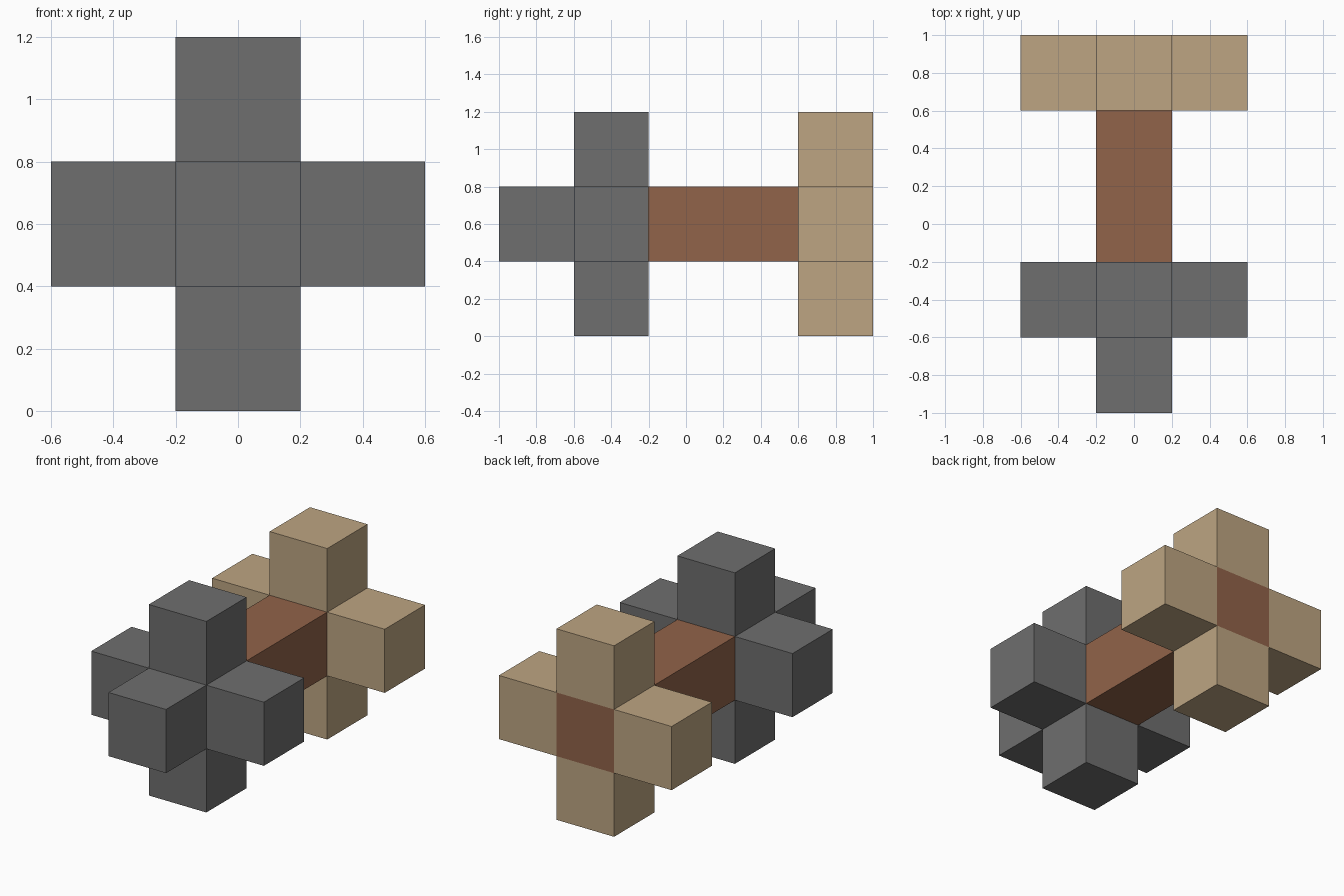
import bpy, bmesh
from mathutils import Vector, Matrix

cube = bpy.data.objects.get("Cube")
if cube:
    bpy.data.objects.remove(cube, do_unlink=True)

U = 0.4   # edge of one block
MID = 0.6  # height of the long axis


def material(name, rgb):
    m = bpy.data.materials.new(name)
    m.use_nodes = True
    col = (*rgb, 1.0)
    m.diffuse_color = col
    bsdf = next(n for n in m.node_tree.nodes if n.type == 'BSDF_PRINCIPLED')
    bsdf.inputs["Base Color"].default_value = col
    bsdf.inputs["Roughness"].default_value = 0.9
    return m


grey = material("stone grey", (0.156, 0.156, 0.156))
brown = material("wood brown", (0.283, 0.125, 0.067))
tan = material("feather tan", (0.510, 0.376, 0.223))


def block(name, centre, size, mat, arms=()):
    """Box with unit-long arms extruded from the sides facing the given directions."""
    bm = bmesh.new()
    bmesh.ops.create_cube(bm, size=1, matrix=Matrix.Diagonal((*size, 1)))
    bm.normal_update()
    for d in map(Vector, arms):
        face = next(f for f in bm.faces if f.normal.dot(d) > 0.9)
        new = bmesh.ops.extrude_discrete_faces(bm, faces=[face])["faces"]
        bmesh.ops.translate(bm, vec=d * U, verts=new[0].verts)
        bm.normal_update()
    bmesh.ops.recalc_face_normals(bm, faces=bm.faces)
    mesh = bpy.data.meshes.new(name)
    bm.to_mesh(mesh)
    bm.free()
    mesh.materials.append(mat)
    ob = bpy.data.objects.new(name, mesh)
    ob.location = centre
    bpy.context.collection.objects.link(ob)
    return ob


# Head: core block with a tip and four side arms
block("head", (0, -0.4, MID), (U, U, U), grey,
      arms=[(0, -1, 0), (1, 0, 0), (-1, 0, 0), (0, 0, 1), (0, 0, -1)])

# Shaft: runs from the head through to the tail end
block("shaft", (0, 0.4, MID), (U, 1.2, U), brown)

# Four tail fins around the shaft end
for side, dx, dz in (("left", 1, 0), ("right", -1, 0), ("top", 0, 1), ("bottom", 0, -1)):
    block(side + "_fin", (dx * U, 0.8, MID + dz * U), (U, U, U), tan)
